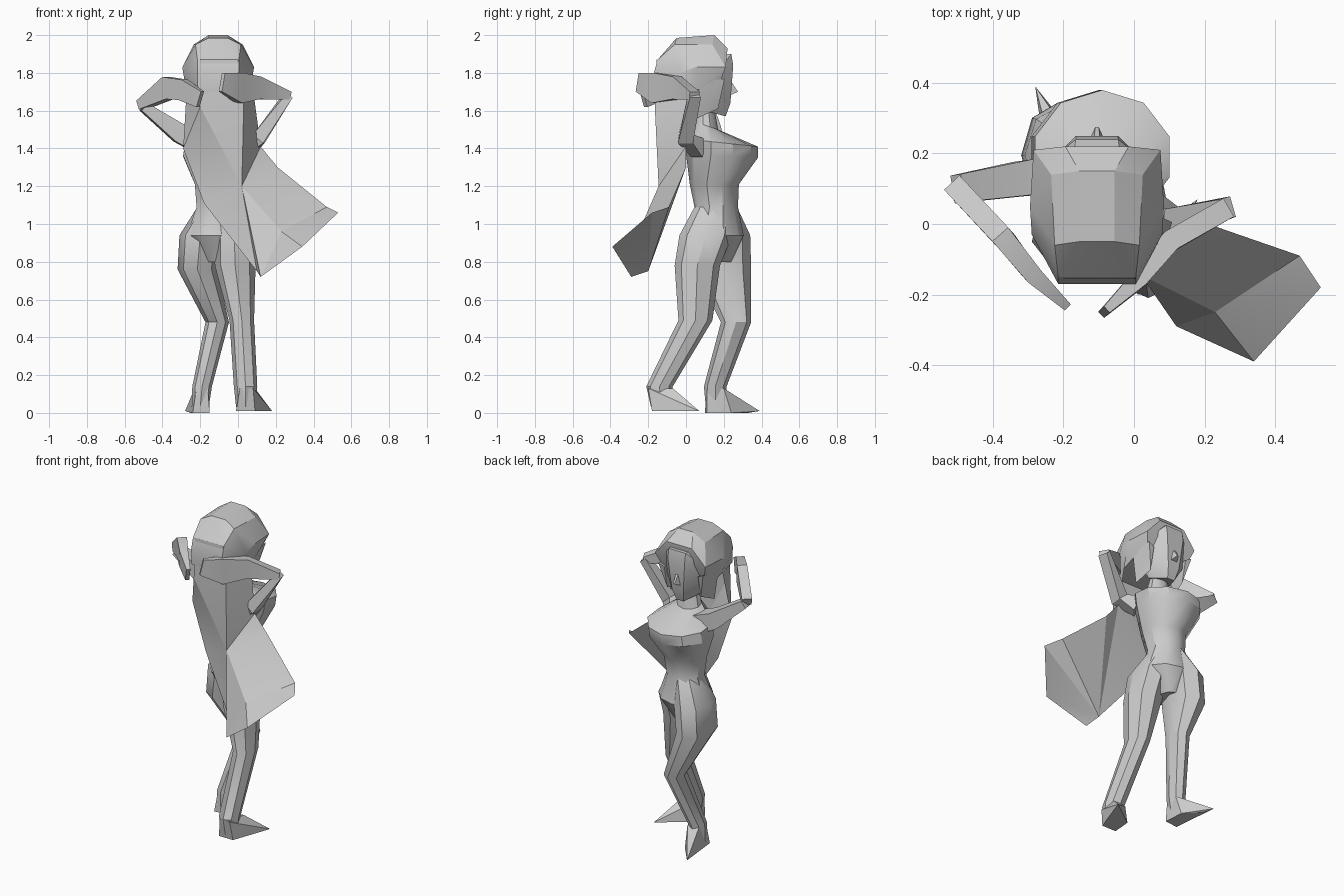
import bpy, bmesh, math
from mathutils import Vector

cube = bpy.data.objects.get("Cube")
if cube:
    bpy.data.objects.remove(cube, do_unlink=True)

grey = bpy.data.materials.new("plain grey")
grey.use_nodes = True
grey.diffuse_color = (0.6, 0.6, 0.6, 1)
grey.node_tree.nodes["Principled BSDF"].inputs["Base Color"].default_value = (0.6, 0.6, 0.6, 1)


def finish(name, bm, angle=25):
    bmesh.ops.recalc_face_normals(bm, faces=bm.faces)
    me = bpy.data.meshes.new(name)
    bm.to_mesh(me)
    bm.free()
    me.materials.append(grey)
    ob = bpy.data.objects.new(name, me)
    bpy.context.collection.objects.link(ob)
    bpy.ops.object.select_all(action='DESELECT')
    ob.select_set(True)
    bpy.context.view_layer.objects.active = ob
    bpy.ops.object.shade_smooth_by_angle(angle=math.radians(angle))


def hull(name, pts):
    """Faceted solid wrapped around a few points."""
    bm = bmesh.new()
    vs = [bm.verts.new(p) for p in pts]
    res = bmesh.ops.convex_hull(bm, input=vs)
    inner = [g for g in res["geom_interior"] if isinstance(g, bmesh.types.BMVert)]
    bmesh.ops.delete(bm, geom=inner, context='VERTS')
    finish(name, bm)


def skin(name, rings, angle=25):
    """Bridge equal-length rings of points and cap both ends."""
    bm = bmesh.new()
    rows = [[bm.verts.new(p) for p in r] for r in rings]
    n = len(rows[0])
    for a, b in zip(rows, rows[1:]):
        for i in range(n):
            j = (i + 1) % n
            bm.faces.new((a[i], a[j], b[j], b[i]))
    bm.faces.new(rows[0])
    bm.faces.new(rows[-1])
    finish(name, bm, angle)


def body(name, sections, n, turn=0.0):
    """Sections are (z, x, y, half width, half depth, drop toward the face side)."""
    rings = []
    for z, x, y, rx, ry, tilt in sections:
        ring = []
        for i in range(n):
            a = turn + 2 * math.pi * i / n
            s = math.sin(a)
            ring.append((x + rx * math.cos(a), y + ry * s, z - tilt * s))
        rings.append(ring)
    skin(name, rings, 35)


def arm(name, stations):
    """Four-sided limb; stations are (centre, half thickness, half height)."""
    pts = [Vector(s[0]) for s in stations]
    rings = []
    for i, (c, w, h) in enumerate(stations):
        d = (pts[min(i + 1, len(pts) - 1)] - pts[max(i - 1, 0)]).normalized()
        side = d.cross(Vector((0, 0, 1))).normalized()
        up = side.cross(d)
        rings.append([pts[i] + side * w * a + up * h * b
                      for a, b in ((-1, -1), (1, -1), (1, 1), (-1, 1))])
    skin(name, rings)


# Torso from hips to neck
body("torso", [
    (0.80, -0.12, 0.15, 0.06, 0.09, 0),
    (0.94, -0.11, 0.15, 0.17, 0.155, 0),
    (1.09, -0.11, 0.16, 0.115, 0.115, 0),
    (1.21, -0.10, 0.15, 0.135, 0.13, 0),
    (1.36, -0.10, 0.19, 0.20, 0.19, 0.01),
    (1.43, -0.09, 0.19, 0.20, 0.19, 0.02),
    (1.52, -0.10, 0.11, 0.08, 0.06, 0.02),
    (1.64, -0.10, 0.10, 0.045, 0.045, 0)], 10, math.pi / 10)

# Legs, starting inside the waist so the hips flow into the thighs
body("right_leg", [
    (1.09, -0.13, 0.17, 0.085, 0.10, 0),
    (0.94, -0.20, 0.195, 0.11, 0.145, 0),
    (0.76, -0.215, 0.195, 0.105, 0.15, 0),
    (0.48, -0.11, 0.265, 0.062, 0.08, 0),
    (0.14, -0.19, 0.155, 0.052, 0.06, 0),
    (0.03, -0.20, 0.155, 0.045, 0.05, 0)], 8)
body("left_leg", [
    (1.09, -0.09, 0.15, 0.085, 0.105, 0),
    (0.94, -0.02, 0.105, 0.105, 0.14, 0),
    (0.78, -0.015, 0.06, 0.108, 0.12, 0),
    (0.49, 0.02, 0.05, 0.065, 0.09, 0),
    (0.14, 0.04, -0.14, 0.062, 0.07, 0),
    (0.03, 0.04, -0.135, 0.05, 0.05, 0)], 8)
hull("right_foot", [(-0.24, 0.10, 0), (-0.15, 0.11, 0), (-0.28, 0.39, 0.01), (-0.25, 0.33, 0),
                    (-0.16, 0.24, 0), (-0.23, 0.20, 0.13), (-0.15, 0.20, 0.13),
                    (-0.22, 0.11, 0.13), (-0.16, 0.11, 0.13)])
hull("left_foot", [(-0.01, -0.18, 0.01), (0.09, -0.18, 0.01), (0.18, 0.07, 0.01), (0.10, 0.01, 0.01),
                   (0.0, -0.06, 0.01), (0.09, -0.07, 0.13), (0.0, -0.08, 0.13),
                   (0.01, -0.2, 0.13), (0.08, -0.2, 0.13)])

# Arms bent up behind the head
arm("right_upper_arm", [((-0.20, 0.14, 1.43), 0.05, 0.06), ((-0.31, 0.13, 1.48), 0.05, 0.05),
                        ((-0.50, 0.10, 1.62), 0.04, 0.025)])
arm("right_forearm", [((-0.51, 0.11, 1.63), 0.03, 0.025), ((-0.37, -0.04, 1.72), 0.03, 0.06),
                      ((-0.29, -0.14, 1.71), 0.025, 0.055), ((-0.20, -0.225, 1.66), 0.012, 0.045)])
arm("left_upper_arm", [((0.03, 0.07, 1.40), 0.04, 0.05), ((0.11, 0.0, 1.45), 0.04, 0.035),
                       ((0.265, 0.045, 1.68), 0.03, 0.02)])
arm("left_forearm", [((0.265, 0.045, 1.68), 0.03, 0.02), ((0.10, -0.05, 1.72), 0.03, 0.06),
                     ((0.01, -0.16, 1.72), 0.025, 0.08), ((-0.085, -0.25, 1.75), 0.012, 0.05)])

# Face and nose, mirrored about the middle of the head
MID = -0.105


def both(pts):
    return [(MID + s * x, y, z) for x, y, z in pts for s in (-1, 1)]


hull("face", both([(0.025, 0.21, 1.57), (0.04, 0.235, 1.64), (0.12, 0.17, 1.70), (0.11, 0.20, 1.85),
                   (0.06, 0.25, 1.84), (0.06, 0.24, 1.90), (0.08, 0.10, 1.60), (0.11, 0.05, 1.72),
                   (0.09, 0.05, 1.9)]))
hull("nose", both([(0.005, 0.275, 1.70), (0.03, 0.22, 1.675), (0.01, 0.23, 1.77)]))

# Hair cap and side locks
hull("hair_cap", both([(0.05, 0.15, 2.0), (0.05, -0.05, 1.985), (0.12, -0.06, 1.95), (0.13, 0.14, 1.95),
                       (0.09, 0.22, 1.93), (0.18, 0.21, 1.83), (0.19, 0.05, 1.83),
                       (0.185, -0.03, 1.80), (0.11, -0.15, 1.87), (0.11, -0.17, 1.80),
                       (0.11, -0.165, 1.70), (0.17, 0.06, 1.71), (0.15, 0.18, 1.75)]))
for s, side in ((-1, "right"), (1, "left")):
    hull(side + "_hair_lock", [(MID + s * x, y, z) for x, y, z in (
        (0.175, 0.07, 1.75), (0.16, 0.205, 1.77), (0.12, 0.20, 1.75), (0.12, 0.05, 1.72),
        (0.14, 0.06, 1.56), (0.12, 0.17, 1.61))])

# Long hair hanging down the back and sweeping out to the left, with an underside
sheet = [(-0.2, -0.155, 1.87), (0.0, -0.155, 1.87), (-0.2, -0.165, 1.62), (0.03, -0.165, 1.62),
         (-0.27, 0.02, 1.74), (0.075, 0.02, 1.75), (-0.29, -0.05, 1.40), (0.12, 0.0, 1.41),
         (0.02, -0.145, 1.20), (-0.18, -0.07, 1.11), (0.21, 0.0, 1.30), (0.47, -0.09, 1.09),
         (0.53, -0.18, 1.06), (0.34, -0.39, 0.88), (0.12, -0.29, 0.72), (0.10, -0.20, 0.75),
         (0.23, -0.25, 0.96)]
panels = [(0, 1, 3, 2), (2, 3, 8), (2, 8, 6), (6, 8, 9), (0, 2, 4), (2, 6, 4), (1, 5, 3), (3, 5, 7),
          (3, 7, 8), (8, 7, 10), (8, 10, 11, 16), (16, 11, 12), (16, 12, 13), (16, 13, 14),
          (8, 16, 14), (8, 14, 15), (8, 15, 9), (7, 9, 15), (7, 15, 10), (10, 15, 11),
          (11, 15, 12), (12, 15, 13), (13, 15, 14), (6, 9, 7)]
bm = bmesh.new()
vs = [bm.verts.new(p) for p in sheet]
for p in panels:
    bm.faces.new([vs[i] for i in p])
finish("long_hair", bm, 20)
